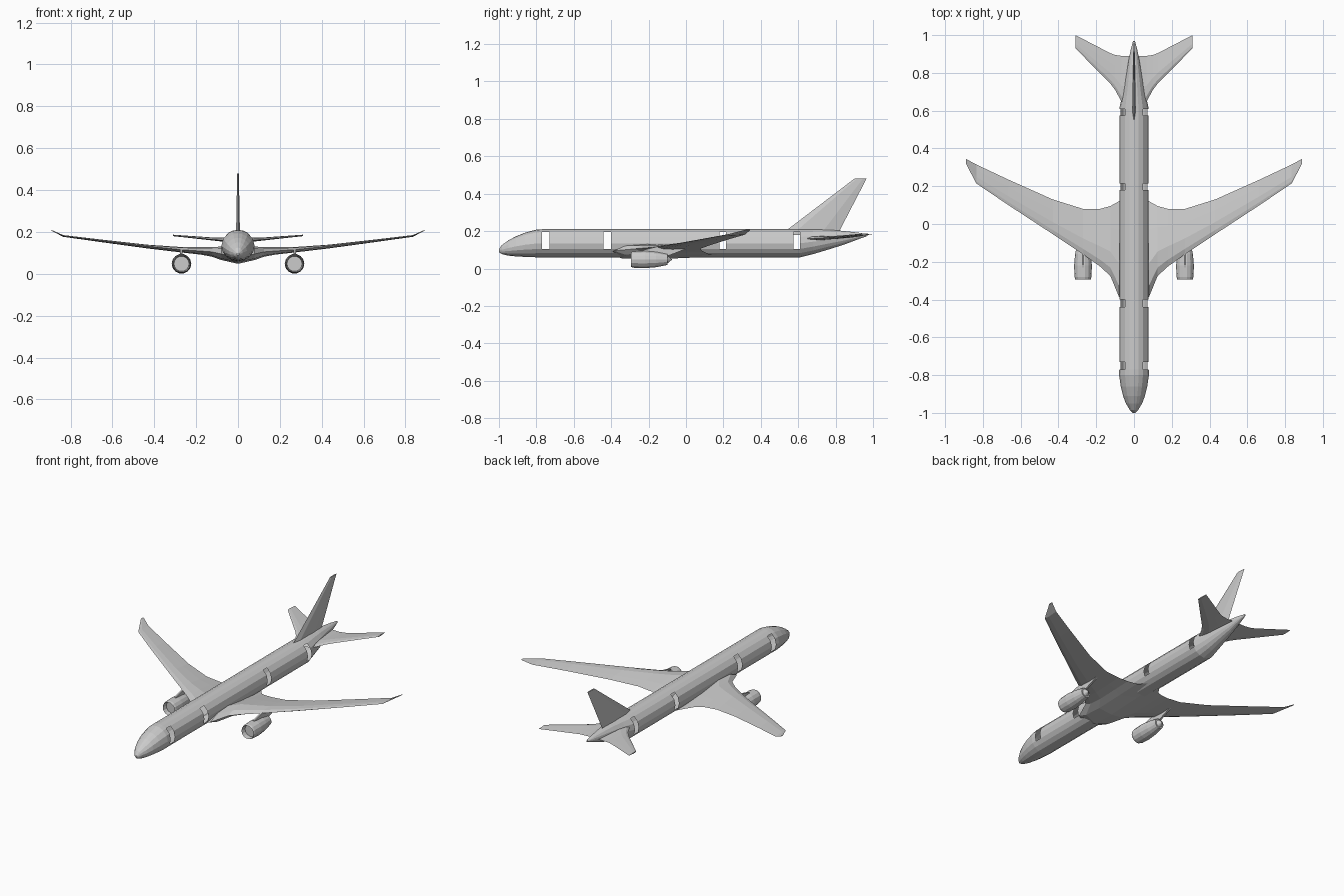
import bpy, bmesh
from math import sin, cos, radians, pi

if "Cube" in bpy.data.objects:
    bpy.data.objects.remove(bpy.data.objects["Cube"])


def make(name, rings, skip=None, caps=True):
    """Loft closed rings of points into one flat-shaded mesh."""
    bm = bmesh.new()
    vs = [[bm.verts.new(p) for p in r] for r in rings]
    n = len(rings[0])
    for i in range(len(vs) - 1):
        for j in range(n):
            if skip and skip(i, j):
                continue
            k = (j + 1) % n
            bm.faces.new((vs[i][j], vs[i][k], vs[i + 1][k], vs[i + 1][j]))
    if caps:
        bm.faces.new(vs[0])
        bm.faces.new(vs[-1])
    bmesh.ops.remove_doubles(bm, verts=bm.verts, dist=1e-5)
    bmesh.ops.recalc_face_normals(bm, faces=bm.faces)
    me = bpy.data.meshes.new(name)
    bm.to_mesh(me)
    bm.free()
    ob = bpy.data.objects.new(name, me)
    bpy.context.collection.objects.link(ob)
    return ob


def mirror(ob):
    m = ob.modifiers.new("mirror", 'MIRROR')
    m.use_axis[0] = True
    m.use_clip = True
    return ob


# Fuselage: oval rings along y, with open doorways in the side panels
doors = [(-.77, -.73), (-.44, -.40), (.18, .215), (.575, .61)]
half = [-90, -67, -45, -23.6, 0, 27, 53, 72, 90]
angles = half + [180 - a for a in half[-2:0:-1]]
# y, half width, bottom z, top z
stations = [(-1, .006, .088, .102), (-.985, .022, .077, .125), (-.95, .043, .069, .150),
            (-.91, .058, .065, .172), (-.86, .070, .062, .192), (-.80, .079, .060, .208)]
stations += [(y, .078, .06, .21) for d in doors for y in d]
stations += [(.68, .063, .077, .21), (.76, .049, .101, .208), (.84, .034, .126, .201),
             (.92, .018, .156, .192), (.97, .005, .174, .184)]
rings = []
for y, w, b, t in stations:
    rings.append([(w * cos(radians(a)), y, (b + t) / 2 + (t - b) / 2 * sin(radians(a)))
                  for a in angles])
door_rows = {i for i, s in enumerate(stations) if any(abs(s[0] - d[0]) < 1e-6 for d in doors)}
door_cols = {3, 4, 5, 10, 11, 12}
make("fuselage", rings, lambda i, j: i in door_rows and j in door_cols)


def aerofoil(x, y0, y1, z0, z1, top, bottom):
    """Section from leading edge y0,z0 to trailing edge y1,z1."""
    c = y1 - y0
    prof = [(0, z0), (.12, z0 + (top - z0) * .75), (.35, top), (.7, (top + z1) / 2),
            (1, z1), (.7, (bottom + z1) / 2), (.35, bottom), (.12, z0 + (bottom - z0) * .75)]
    return [(x, y0 + c * f, z) for f, z in prof]


# Main wings with belly fairing and raked tips
wing = [(0, -.42, .22, .075, .068, .10, .048),
        (.08, -.385, .12, .095, .078, .130, .066),
        (.125, -.275, .095, .105, .09, .128, .082),
        (.18, -.225, .08, .109, .099, .127, .092),
        (.27, -.16, .08, .115, .107, .128, .102),
        (.43, -.054, .13, .132, .125, .139, .121),
        (.665, .10, .235, .160, .158, .165, .153),
        (.835, .215, .315, .181, .181, .185, .177),
        (.89, .32, .345, .207, .207, .209, .205)]
mirror(make("wings", [aerofoil(*s) for s in wing]))

# Tailplane
tail = [(0, .62, .89, .158, .168, .175, .150),
        (.065, .645, .89, .160, .166, .173, .153),
        (.10, .71, .895, .163, .167, .173, .157),
        (.127, .745, .905, .165, .168, .174, .160),
        (.31, .93, 1.0, .183, .184, .187, .180)]
mirror(make("tailplane", [aerofoil(*s) for s in tail]))


# Tail fin
def fin_ring(z, y0, y1, t):
    c = y1 - y0
    return [(0, y0, z), (t, y0 + .2 * c, z), (t, y0 + .7 * c, z), (0, y1, z),
            (-t, y0 + .7 * c, z), (-t, y0 + .2 * c, z)]


make("tail_fin", [fin_ring(.18, .51, .81, .009), fin_ring(.21, .545, .825, .009),
                  fin_ring(.48, .90, .965, .004)])

# Engines: nacelle with recessed intake and tapered exhaust
ex, ez, n = .27, .048, 14
profile = [(-.265, .001), (-.265, .036), (-.293, .041), (-.28, .045), (-.22, .047),
           (-.16, .042), (-.10, .030), (-.10, .022), (-.075, .001)]
mirror(make("engines", [[(ex + r * cos(2 * pi * k / n), y, ez + r * sin(2 * pi * k / n))
                         for k in range(n)] for y, r in profile]))

# Engine pylons
pylon = [(-.23, .088, .098), (-.15, .075, .118), (-.09, .07, .120), (.0, .105, .115)]
mirror(make("engine_pylons", [[(ex - .006, y, b), (ex + .006, y, b),
                               (ex + .006, y, t), (ex - .006, y, t)] for y, b, t in pylon]))
